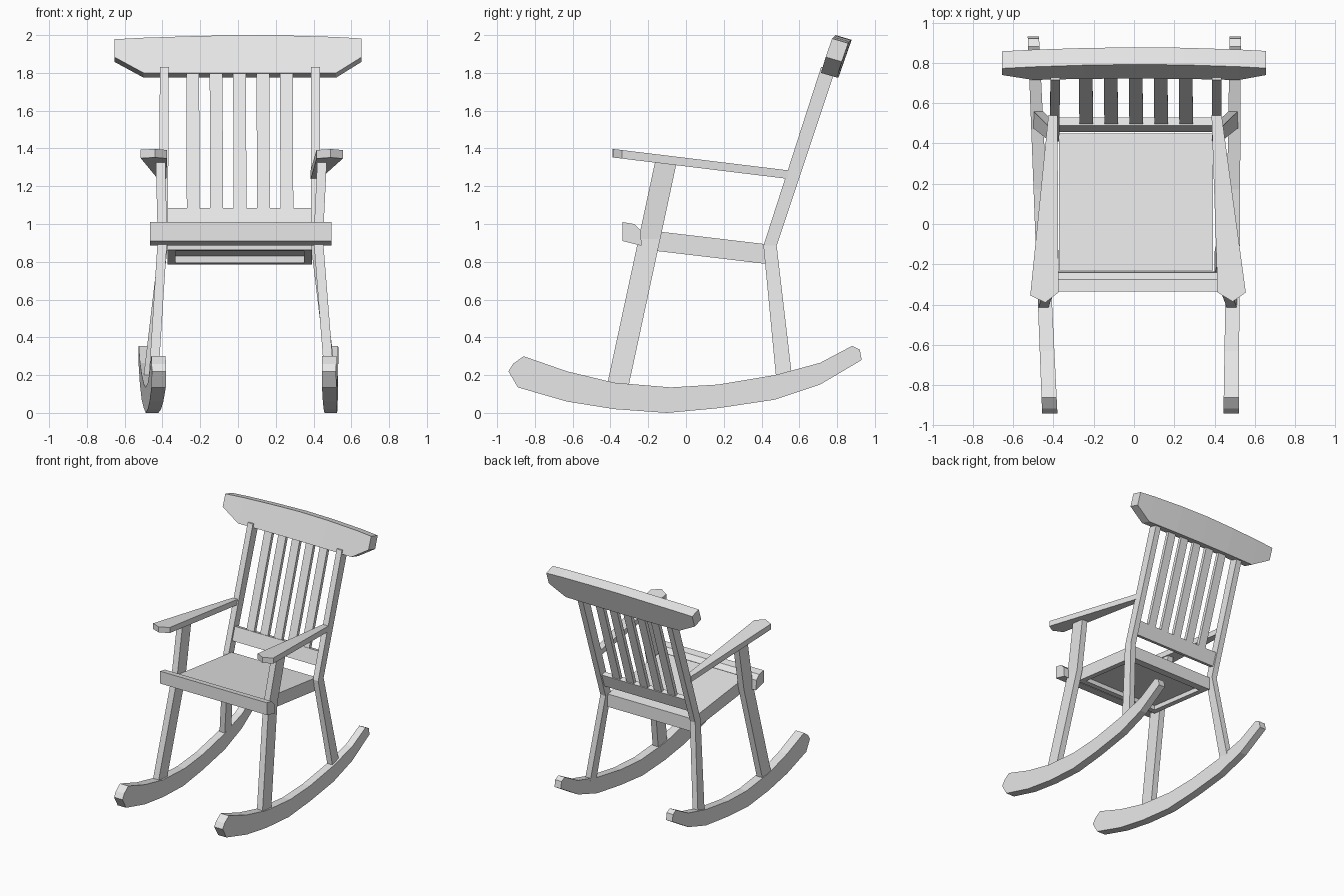
import bpy, bmesh

cube = bpy.data.objects.get("Cube")
if cube:
    bpy.data.objects.remove(cube, do_unlink=True)

grey = bpy.data.materials.new("grey wood")
grey.use_nodes = True
grey.diffuse_color = (0.8, 0.8, 0.8, 1)
grey.node_tree.nodes["Principled BSDF"].inputs["Base Color"].default_value = (0.8, 0.8, 0.8, 1)


def loft(name, rings):
    """Join equal-sized rings of points into a closed flat-faced solid."""
    bm = bmesh.new()
    loops = [[bm.verts.new(p) for p in ring] for ring in rings]
    n = len(loops[0])
    for a, b in zip(loops, loops[1:]):
        for i in range(n):
            j = (i + 1) % n
            bm.faces.new((a[i], a[j], b[j], b[i]))
    bm.faces.new(loops[0])
    bm.faces.new(loops[-1])
    bmesh.ops.recalc_face_normals(bm, faces=bm.faces)
    mesh = bpy.data.meshes.new(name)
    bm.to_mesh(mesh)
    bm.free()
    mesh.materials.append(grey)
    obj = bpy.data.objects.new(name, mesh)
    bpy.context.collection.objects.link(obj)
    return obj


def post(name, stations, width):
    """Upright bar through (x, y, z, depth) stations."""
    w = width / 2
    loft(name, [[(x - w, y - d / 2, z), (x + w, y - d / 2, z),
                 (x + w, y + d / 2, z), (x - w, y + d / 2, z)]
                for x, y, z, d in stations])


def across(name, x0, x1, profile):
    """Bar running across the chair with a (y, z) profile."""
    loft(name, [[(x, y, z) for y, z in profile] for x in (x0, x1)])


def seat_z(y):
    return 0.943 - 0.118 * y


def back_y(z):
    return 0.445 + 0.33 * (z - 0.885)


def seat_slab(name, x0, x1, y0, y1, top, bottom):
    across(name, x0, x1, [(y0, seat_z(y0) - top), (y1, seat_z(y1) - top),
                          (y1, seat_z(y1) - bottom), (y0, seat_z(y0) - bottom)])


# Curved rockers: matching (y, z) points along the underside and the top
under = [(-.94, .22), (-.89, .135), (-.63, .06), (-.38, .02), (-.1, 0),
         (.17, .025), (.47, .07), (.71, .15), (.93, .28)]
upper = [(-.915, .26), (-.86, .30), (-.63, .22), (-.38, .16), (-.08, .135),
         (.17, .15), (.47, .20), (.71, .265), (.88, .355), (.92, .335)]
outline = under + upper[::-1]


def rocker(name, front_x, back_x):
    rings = []
    for side in (-1, 1):
        ring = []
        for y, z in outline:
            t = (y + 0.94) / 1.88
            ring.append((front_x + (back_x - front_x) * t + side * (0.038 - 0.01 * t), y, z))
        rings.append(ring)
    loft(name, rings)


rocker("left_rocker", 0.482, 0.503)
rocker("right_rocker", -0.418, -0.50)

# Legs and back posts, bent where they meet the seat
for side, front_xs, back_xs in (("left", (.487, .425, .445), (.495, .41, .41)),
                                ("right", (-.45, -.4, -.41), (-.478, -.395, -.39))):
    post(side + "_front_leg", list(zip(front_xs, (-.362, -.194, -.105),
                                       (.14, .92, 1.335), (.115,) * 3)), 0.05)
    post(side + "_back_post", list(zip(back_xs, (.52, .445, .755),
                                       (.18, .885, 1.83), (.085, .07, .08))), 0.047)

# Seat panel, front bar and frame below
seat_slab("seat", -0.372, 0.392, -0.23, 0.45, 0, 0.068)
across("seat_front_bar", -0.465, 0.495,
       [(-.335, .91), (-.335, 1.01), (-.275, 1.0), (-.24, .965), (-.235, .885)])
for side, x0, x1 in (("left", .35, .392), ("right", -.372, -.33)):
    seat_slab(side + "_seat_rail", x0, x1, -0.2, 0.45, 0.068, 0.104)
seat_slab("front_seat_rail", -0.33, 0.35, -0.2, -0.15, 0.068, 0.104)
seat_slab("back_seat_rail", -0.33, 0.35, 0.38, 0.45, 0.068, 0.104)

# Lower back rail and slats
across("lower_back_rail", -0.375, 0.39,
       [(back_y(.98) - .02, .98), (back_y(1.08) - .02, 1.085),
        (back_y(1.08) + .02, 1.075), (back_y(.97) + .02, .97)])
for i in range(5):
    x = -0.24 + 0.124 * i
    post("back_slat_%d" % (i + 1),
         [(x + 0.003, back_y(1.05), 1.05, .03), (x, back_y(1.82), 1.82, .03)], 0.068)

# Crest board, tilted back and bowed slightly
rings = []
for x, low, top in ((-.655, .42, .89), (-.5, 0, .93), (-.25, 0, .97), (0, 0, 1),
                    (.25, 0, .99), (.52, 0, .95), (.655, .42, .91)):
    bow = 0.012 * (1 - (x / .655) ** 2)
    rings.append([(x, y + bow + .07 * t, z + .2 * t)
                  for y, z, t in ((.71, 1.8, low), (.71, 1.8, top),
                                  (.795, 1.775, top), (.795, 1.775, low))])
loft("crest_board", rings)

# Tapered armrests with pointed front ends
for side, plan in (("left", ((.415, -.34), (.49, -.385), (.555, -.34), (.435, .54), (.385, .54))),
                   ("right", ((-.375, -.34), (-.44, -.39), (-.515, -.355), (-.425, .54), (-.38, .54)))):
    loft(side + "_armrest",
         [[(x, y, 1.35 - 0.122 * y + dz) for x, y in plan] for dz in (-.045, 0)])
